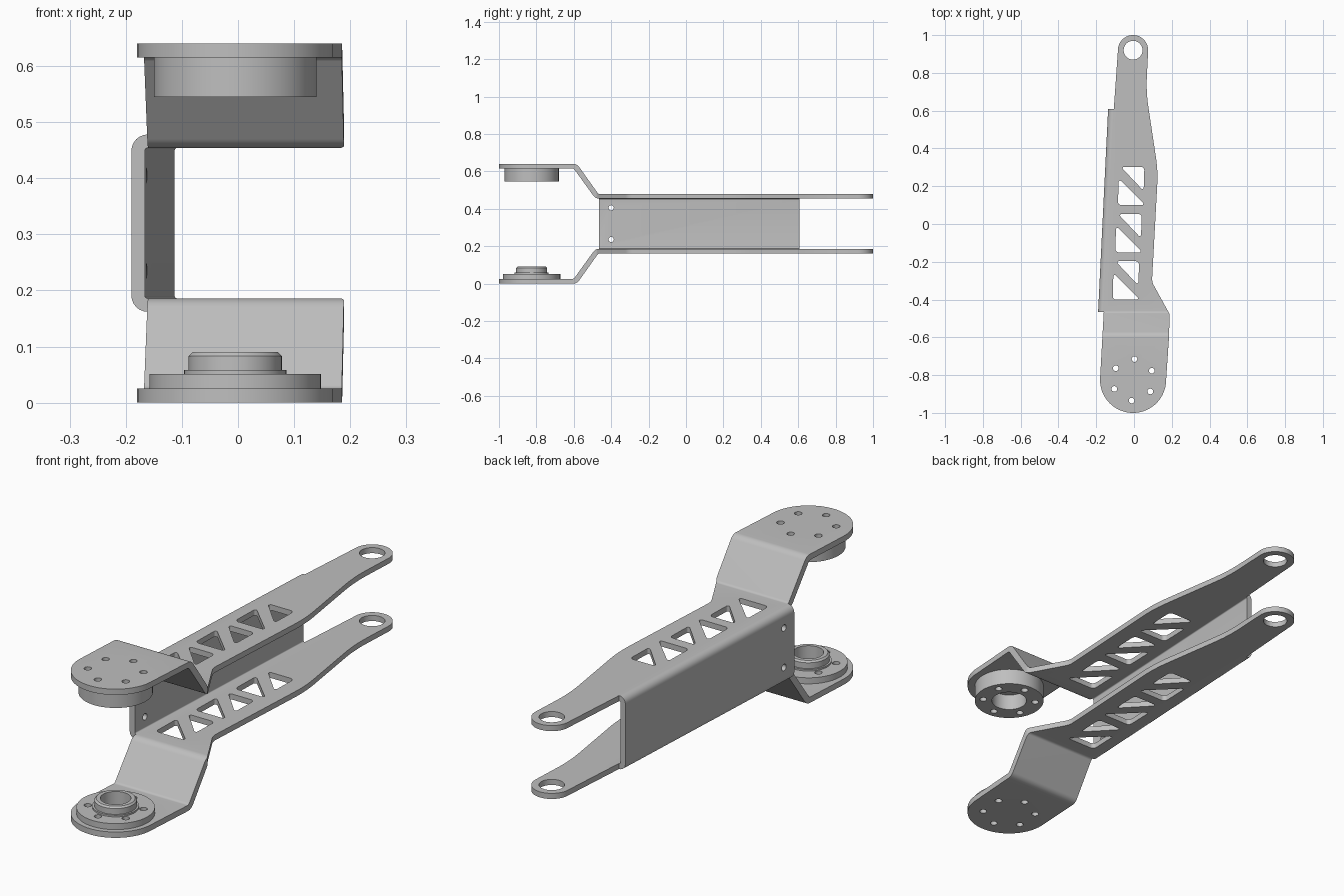
import bpy, bmesh
from math import pi, sin, cos, radians
from mathutils import Vector

if "Cube" in bpy.data.objects:
    bpy.data.objects.remove(bpy.data.objects["Cube"], do_unlink=True)

HEIGHT = 0.64
PIVOT = (-0.005, -0.825)      # centre of the round front pads
EYE = (-0.005, 0.92)          # centre of the rear eyes

steel = bpy.data.materials.new("brushed grey metal")
steel.use_nodes = True
steel.diffuse_color = (0.52, 0.52, 0.52, 1)
steel.node_tree.nodes["Principled BSDF"].inputs["Base Color"].default_value = steel.diffuse_color


def arc(centre, radius, start=0, sweep=2 * pi, n=32):
    steps = n if sweep == 2 * pi else n + 1
    return [(centre[0] + radius * cos(start + sweep * i / n),
             centre[1] + radius * sin(start + sweep * i / n)) for i in range(steps)]


def fillet(corners, n=6):
    """Round each (x, y, tangent length) corner with a circular arc."""
    out = []
    for i, (x, y, t) in enumerate(corners):
        p = Vector((x, y))
        if not t:
            out.append((x, y))
            continue
        d0 = (Vector(corners[i - 1][:2]) - p).normalized()
        d1 = (Vector(corners[(i + 1) % len(corners)][:2]) - p).normalized()
        w = sin(d0.angle(d1) / 2)
        for k in range(n + 1):
            s = k / n
            a, b, c = (1 - s) ** 2, 2 * s * (1 - s) * w, s * s
            q = (a * (p + d0 * t) + b * p + c * (p + d1 * t)) / (a + b + c)
            out.append((q.x, q.y))
    return out


def add_object(name, bm):
    bmesh.ops.recalc_face_normals(bm, faces=bm.faces)
    mesh = bpy.data.meshes.new(name)
    bm.to_mesh(mesh)
    bm.free()
    obj = bpy.data.objects.new(name, mesh)
    bpy.context.collection.objects.link(obj)
    return obj


def prism(name, loops, lo, hi, place):
    """Extrude closed 2D loops from lo to hi; place maps (u, v, w) to xyz."""
    bm = bmesh.new()
    for loop in loops:
        a = [bm.verts.new(place(u, v, lo)) for u, v in loop]
        b = [bm.verts.new(place(u, v, hi)) for u, v in loop]
        bm.faces.new(a)
        bm.faces.new(b[::-1])
        for i in range(len(a)):
            bm.faces.new((a[i - 1], a[i], b[i], b[i - 1]))
    return add_object(name, bm)


def lathe(name, profile, n=64):
    """Turn a closed (radius, z) profile about the pivot axis."""
    bm = bmesh.new()
    rings = [[bm.verts.new((x, y, z)) for x, y in arc(PIVOT, r, n=n)] for r, z in profile]
    for j in range(len(rings)):
        a, b = rings[j - 1], rings[j]
        for i in range(n):
            bm.faces.new((a[i - 1], a[i], b[i], b[i - 1]))
    return add_object(name, bm)


def boolean(obj, cutter, operation):
    mod = obj.modifiers.new("cut", "BOOLEAN")
    mod.operation, mod.solver, mod.object = operation, "EXACT", cutter
    bpy.context.view_layer.update()
    dg = bpy.context.evaluated_depsgraph_get()
    mesh = bpy.data.meshes.new_from_object(obj.evaluated_get(dg))
    obj.modifiers.clear()
    obj.data = mesh
    bpy.data.objects.remove(cutter, do_unlink=True)


def finish(obj):
    obj.data.materials.clear()
    obj.data.materials.append(steel)
    for f in obj.data.polygons:
        f.material_index = 0
    bpy.ops.object.select_all(action="DESELECT")
    obj.select_set(True)
    bpy.context.view_layer.objects.active = obj
    bpy.ops.object.shade_smooth_by_angle(angle=radians(30))


def upright(u, v, w):
    return (u, v, w)


def sideways(u, v, w):
    return (w, u, v)


# Shared hole patterns
bolts = [arc(p, 0.015, n=16) for p in arc(PIVOT, 0.11, radians(86), n=6)]
truss = []
for i in range(3):
    dx, dy = 0.014 * i, 0.25 * i
    for tri in ([(-0.113, -0.4), (0.032, -0.4), (-0.109, -0.26)],
                [(-0.098, -0.197), (0.027, -0.197), (0.023, -0.325)]):
        truss.append(fillet([(x + dx, y + dy, 0.018) for x, y in tri]))

# Arm plate outline seen from above
outline = (arc(PIVOT, 0.175, 0, -pi, 40)
           + [(-0.16, -0.465), (-0.107, 0.608)]
           + arc(EYE, 0.08, pi, -pi, 32)
           + fillet([(0.075, 0.92, 0), (0.064, 0.7, 0.08), (0.127, 0.28, 0.07),
                     (0.095, -0.307, 0.02), (0.189, -0.478, 0.005), (0.185, -0.6, 0)])[1:])

# Bent sheet profile seen from the side
bend = fillet([(-1.05, 0, 0), (-0.583, 0, 0.02), (-0.468, 0.162, 0.008),
               (1.05, 0.162, 0), (1.05, 0.186, 0), (-0.484, 0.186, 0.02),
               (-0.6, 0.025, 0.008), (-1.05, 0.025, 0)])

for name, flip in (("lower_arm_plate", False), ("upper_arm_plate", True)):
    side = [(y, HEIGHT - z if flip else z) for y, z in bend]
    plate = prism(name, [side], -0.3, 0.3, sideways)
    boolean(plate, prism("outline_cutter", [outline], -0.1, 0.8, upright), "INTERSECT")
    holes = truss + bolts + [arc(EYE, 0.05)]
    boolean(plate, prism("hole_cutter", holes, -0.1, 0.8, upright), "DIFFERENCE")
    finish(plate)

# Side wall with rounded folds into both plates, slanted along its length
section = fillet([(0.03, 0.162, 0), (0, 0.162, 0.029), (0, 0.478, 0.029), (0.03, 0.478, 0),
                  (0.03, 0.454, 0), (0.024, 0.454, 0.005), (0.024, 0.186, 0.005),
                  (0.03, 0.186, 0)])
wall = prism("side_wall", [section], -0.465, 0.608,
             lambda u, v, w: (u - 0.19 + (w + 0.465) * 0.0494, w, v))
wall_holes = [arc((-0.4, z), 0.014, n=16) for z in (0.235, 0.405)]
boolean(wall, prism("wall_hole_cutter", wall_holes, -0.3, 0, sideways), "DIFFERENCE")
finish(wall)

# Turned fittings on the two round pads
fittings = {
    "upper_flange": [(0.073, 0.545), (0.145, 0.545), (0.145, 0.615), (0.073, 0.615)],
    "lower_hub": [(0.06, 0.025), (0.153, 0.025), (0.153, 0.051), (0.091, 0.051),
                  (0.091, 0.058), (0.083, 0.058), (0.083, 0.083), (0.076, 0.09), (0.06, 0.09)],
}
for name, profile in fittings.items():
    fitting = lathe(name, profile)
    boolean(fitting, prism("bolt_cutter", bolts, -0.1, 0.8, upright), "DIFFERENCE")
    finish(fitting)
